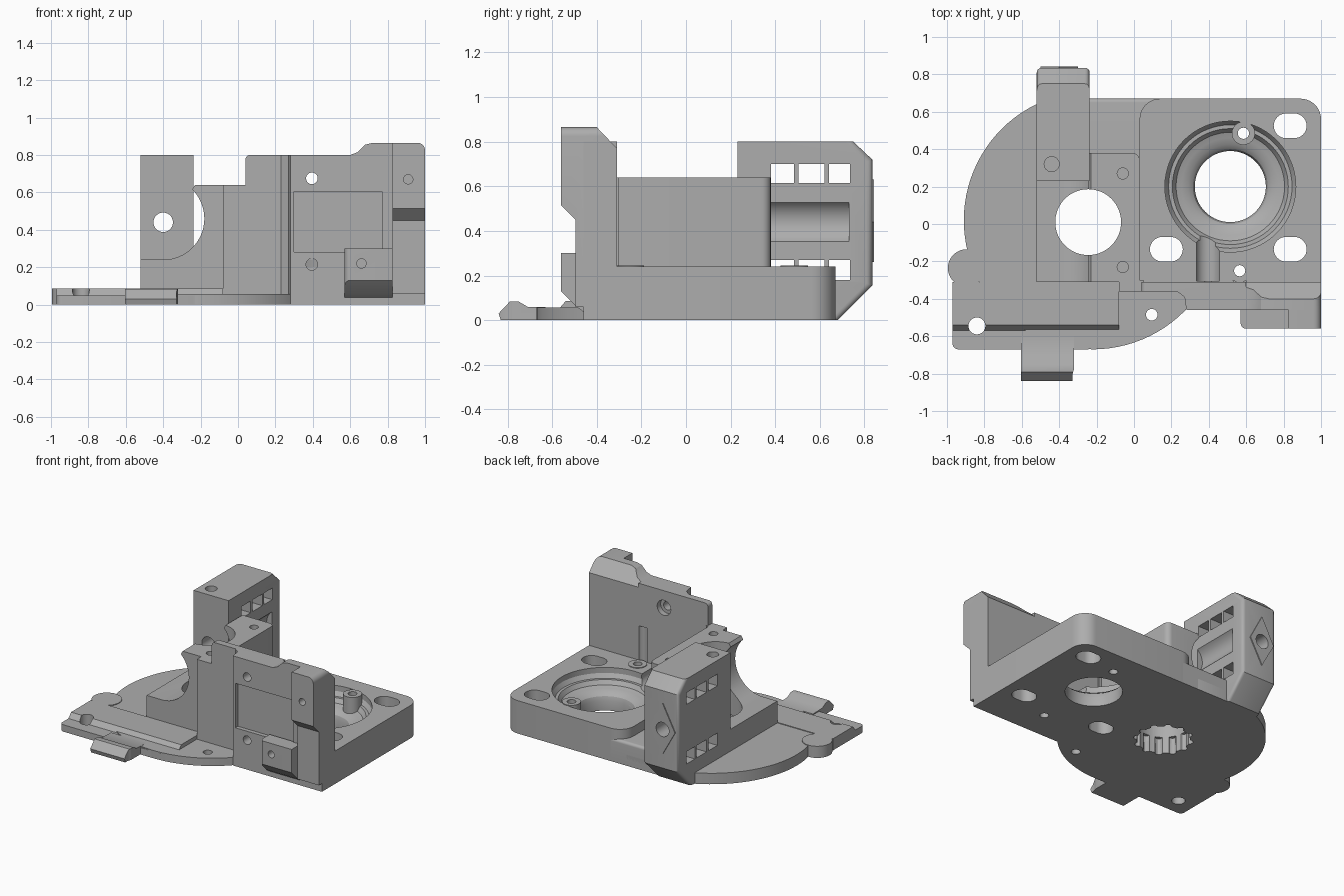
import bpy, bmesh, math
from mathutils import Vector

if bpy.data.objects.get("Cube"):
    bpy.data.objects.remove(bpy.data.objects["Cube"])

grey = bpy.data.materials.new("plain_grey")
grey.use_nodes = True
GREY = (0.42, 0.42, 0.42, 1)
grey.diffuse_color = GREY
grey.node_tree.nodes["Principled BSDF"].inputs["Base Color"].default_value = GREY


def add(name, bm):
    bmesh.ops.recalc_face_normals(bm, faces=bm.faces)
    mesh = bpy.data.meshes.new(name)
    bm.to_mesh(mesh)
    bm.free()
    mesh.materials.append(grey)
    obj = bpy.data.objects.new(name, mesh)
    bpy.context.collection.objects.link(obj)
    return obj


def prism(name, pts, axis, lo, hi):
    """Extrude an outline along x (y,z points), y (x,z points) or z (x,y points)."""
    place = {"x": lambda a, b, t: (t, a, b), "y": lambda a, b, t: (a, t, b),
             "z": lambda a, b, t: (a, b, t)}[axis]
    bm = bmesh.new()
    low = [bm.verts.new(place(a, b, lo)) for a, b in pts]
    high = [bm.verts.new(place(a, b, hi)) for a, b in pts]
    bm.faces.new(low)
    bm.faces.new(high)
    for i in range(len(pts)):
        j = (i + 1) % len(pts)
        bm.faces.new((low[i], low[j], high[j], high[i]))
    return add(name, bm)


def arc(cx, cy, r, a0, a1, n=16):
    steps = [math.radians(a0 + (a1 - a0) * i / n) for i in range(n + 1)]
    return [(cx + r * math.cos(a), cy + r * math.sin(a)) for a in steps]


def box(name, x0, x1, y0, y1, z0, z1):
    return prism(name, [(x0, y0), (x1, y0), (x1, y1), (x0, y1)], "z", z0, z1)


def cyl(name, axis, a, b, r, lo, hi, n=48):
    return prism(name, arc(a, b, r, 0, 360, n)[:-1], axis, lo, hi)


def revolve(name, cx, cy, profile, n=64):
    bm = bmesh.new()
    rings = [[bm.verts.new((x, y, z)) for x, y in arc(cx, cy, r, 0, 360, n)[:-1]]
             for r, z in profile]
    bm.faces.new(rings[0])
    bm.faces.new(rings[-1])
    for low, high in zip(rings, rings[1:]):
        for i in range(n):
            j = (i + 1) % n
            bm.faces.new((low[i], low[j], high[j], high[i]))
    return add(name, bm)


def bevel(obj, width, test, segments=6):
    """Round the edges whose midpoint and direction pass the test."""
    bm = bmesh.new()
    bm.from_mesh(obj.data)
    chosen = []
    for e in bm.edges:
        a, b = e.verts[0].co, e.verts[1].co
        if test((a + b) / 2, (b - a).normalized()):
            chosen.append(e)
    bmesh.ops.bevel(bm, geom=chosen, offset=width, segments=segments,
                    profile=0.5, affect='EDGES', clamp_overlap=True)
    bm.to_mesh(obj.data)
    bm.free()


def cut(targets, *cutters):
    """Subtract each cutter from every target, then drop the cutters."""
    for cutter in cutters:
        cutter.hide_render = True
        for obj in targets:
            mod = obj.modifiers.new("cut", 'BOOLEAN')
            mod.operation, mod.solver, mod.object = 'DIFFERENCE', 'EXACT', cutter
            graph = bpy.context.evaluated_depsgraph_get()
            mesh = bpy.data.meshes.new_from_object(obj.evaluated_get(graph))
            obj.modifiers.clear()
            obj.data = mesh
        bpy.data.objects.remove(cutter)


def upright(d):
    return abs(d.z) > 0.9


# Round flange, trimmed at the back and lowered at the front
flange = cyl("round_flange", "z", -0.22, 0.02, 0.69, 0, 0.08, 96)
cut([flange], box("trim", -1, 1, 0.67, 1, -1, 1),
    box("trim", -1.2, 1, -1, -0.311, 0.057, 1))
ear = cyl("flange_ear", "z", -0.895, -0.235, 0.1, 0, 0.085)

# Stepped front foot and the lipped tab on its edge
foot = prism("front_foot", [(-0.67, 0), (-0.67, 0.05), (-0.57, 0.05), (-0.54, 0.085),
                            (-0.31, 0.085), (-0.31, 0)], "x", -0.97, -0.08)
bevel(foot, 0.03, lambda m, d: upright(d) and m.x < -0.9 and m.y < -0.6)
cut([foot], prism("corner", [(-0.33, -0.7), (-0.07, -0.7), (-0.07, -0.66)] +
                  arc(-0.22, 0.02, 0.69, -78, -92, 4), "z", -1, 1))
tab = prism("lipped_tab", [(-0.6, 0), (-0.83, 0), (-0.84, 0.03), (-0.79, 0.083),
                           (-0.75, 0.083), (-0.71, 0.06), (-0.6, 0.057)], "x", -0.605, -0.32)
cut([tab], cyl("tab_curve", "z", -0.23, -0.82, 0.1, -1, 1))

# Motor base with rounded back corners, and the lower step beside it
base = box("motor_base", 0.03, 1, -0.46, 0.67, 0, 0.24)
bevel(base, 0.11, lambda m, d: upright(d) and m.y > 0.6, 10)
cut([base], box("front_trim", -0.1, 0.3, -0.6, -0.33, -1, 1))
step = box("low_step", -0.26, 0.2, 0.3, 0.67, 0, 0.17)
bevel(step, 0.02, lambda m, d: abs(d.x) > 0.9 and m.y > 0.6 and m.z > 0.1)

# Drive block with a scooped side
block = prism("drive_block", [(-0.52, 0), (-0.52, 0.24)] + arc(-0.4, 0.46, 0.22, -90, 45, 24) +
              [(-0.23, 0.64), (0.03, 0.64), (0.03, 0)], "y", -0.31, 0.38)
bevel(block, 0.04, lambda m, d: upright(d) and m.x > 0 and m.y > 0.3)

# Front wall, stepped in plan, with a taller right end
wall = prism("front_wall", [(0.04, -0.31), (0.04, -0.36), (0.23, -0.36), (0.27, -0.39),
                            (0.28, -0.46), (1, -0.46), (1, -0.31)], "z", 0, 0.8)
bevel(wall, 0.025, lambda m, d: abs(d.y) > 0.9 and m.x < 0.1 and m.z > 0.7)
crest = prism("wall_crest", [(0.58, 0.75), (1, 0.75), (1, 0.865), (0.72, 0.865), (0.68, 0.855),
                             (0.64, 0.815), (0.6, 0.8)], "y", -0.46, -0.31)
cut([wall, crest], prism("back_chamfer", [(-0.3, 0.76), (-0.4, 0.865), (-0.4, 1), (-0.2, 1),
                                          (-0.2, 0.76)], "x", 0.6, 1.1))
cheek = box("wall_cheek", -0.08, 0.05, -0.36, -0.3, 0, 0.64)
column = prism("wall_column", [(-0.45, 0.06), (-0.495, 0.06), (-0.495, 0.45), (-0.56, 0.515),
                               (-0.56, 0.865), (-0.45, 0.865)], "x", 0.825, 1)
for part in (crest, column):
    bevel(part, 0.04, lambda m, d: abs(d.y) > 0.9 and m.x > 0.99 and m.z > 0.8)
lug = prism("front_lug", [(-0.45, 0.03), (-0.49, 0.06), (-0.56, 0.13), (-0.56, 0.3),
                          (-0.45, 0.3)], "x", 0.57, 0.825)
bevel(lug, 0.03, lambda m, d: upright(d) and m.y < -0.5 and m.x < 0.6)

# Rear tower with ribbed windows, side groove and a diamond pad
tower = prism("rear_tower", [(0.23, 0), (0.68, 0), (0.835, 0.155), (0.835, 0.72), (0.75, 0.8),
                             (0.23, 0.8)], "x", -0.52, -0.237)
bevel(tower, 0.025, lambda m, d: m.y > 0.5 and m.z > 0.05 and abs(d.x) < 0.5, 4)
pad = prism("diamond_pad", [(-0.5, 0.44), (-0.4, 0.26), (-0.3, 0.44), (-0.4, 0.63)],
            "y", 0.8, 0.842)
for z0, z1 in ((0.615, 0.7), (0.18, 0.27)):
    for y0, y1 in ((0.38, 0.485), (0.505, 0.62), (0.64, 0.735)):
        cut([tower], box("window", -0.7, 0, y0, y1, z0, z1))
cut([tower], cyl("side_groove", "y", -0.17, 0.44, 0.11, 0.37, 0.73),
    cyl("top_screw", "z", -0.44, 0.32, 0.04, 0.68, 1))
cut([tower, pad, block], cyl("feed_hole", "y", -0.4, 0.44, 0.052, 0.1, 1))

# Motor recess and its screw bosses
low_parts = [flange, base, step, block]
bowl = revolve("bowl", 0.515, 0.2, [(0.19, -0.1), (0.19, 0.07), (0.2, 0.1), (0.225, 0.122),
                                    (0.26, 0.13), (0.29, 0.14), (0.31, 0.17), (0.33, 0.17),
                                    (0.35, 0.2), (0.35, 0.3)])
cut([flange, base, step], bowl)
bosses = [cyl("screw_boss", "z", x, y, 0.062, 0.1, 0.245)
          for x, y in ((0.585, 0.485), (0.565, -0.25))]
for x, y in ((0.585, 0.485), (0.565, -0.25)):
    cut([base] + bosses, cyl("boss_hole", "z", x, y, 0.03, -1, 0.6, 24))
cut([base], cyl("channel", "y", 0.395, 0.22, 0.065, -0.305, 0.0))

# Slotted openings through the base
for x, y in ((0.835, 0.525), (0.835, -0.135), (0.173, -0.135)):
    outline = arc(x + 0.022, y, 0.066, -90, 90) + arc(x - 0.022, y, 0.066, 90, 270)
    cut(low_parts, prism("slot", outline, "z", -1, 0.5))

# Gear bore with flutes at the bottom
cut(low_parts + [tower], cyl("gear_bore", "z", -0.245, 0.01, 0.176, -1, 1, 64))
for x, y in arc(-0.245, 0.01, 0.175, 0, 330, 11):
    cut([flange, block], cyl("flute", "z", x, y, 0.025, -0.1, 0.12, 12))

# Screw holes in the block top and the flange
for y in (0.27, -0.23):
    cut([block], cyl("block_screw", "z", -0.06, y, 0.03, 0.5, 1, 24))
cut([flange, foot], cyl("foot_hole", "z", -0.84, -0.545, 0.045, -1, 1),
    cyl("flange_hole", "z", 0.095, -0.485, 0.031, -1, 1))

# Front wall holes, shallow panel and the rear screw notch
cut([wall, base], cyl("wall_hole", "y", 0.395, 0.675, 0.031, -1, 0.0),
    cyl("wall_hole", "y", 0.395, 0.215, 0.031, -1, 0.0),
    cyl("counterbore", "y", 0.395, 0.675, 0.055, -0.35, 0.0),
    box("panel", 0.3, 0.77, -1, -0.43, 0.28, 0.605),
    cyl("screw_notch", "z", 0.565, -0.3, 0.035, 0.2, 0.49, 24))
cut([column], cyl("column_hole", "y", 0.91, 0.67, 0.025, -1, -0.48, 24))
cut([lug], cyl("lug_hole", "y", 0.66, 0.22, 0.025, -1, -0.48, 24))

# Smooth the curves and keep hard edges
bpy.ops.object.select_all(action='DESELECT')
for obj in bpy.context.collection.objects:
    if obj.type == 'MESH' and grey.name in obj.data.materials:
        obj.select_set(True)
        bpy.context.view_layer.objects.active = obj
bpy.ops.object.shade_smooth_by_angle(angle=math.radians(30))
